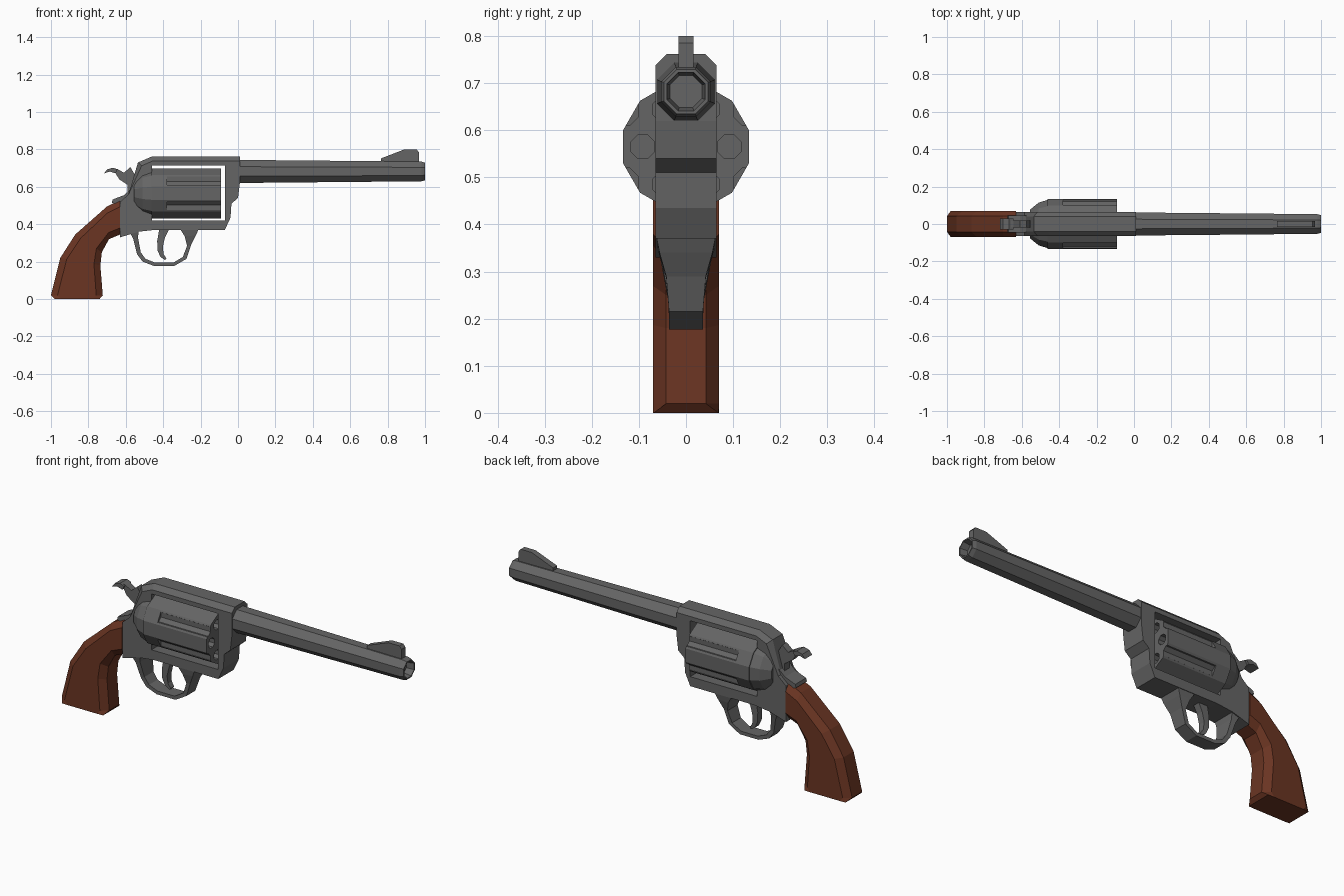
import bpy, bmesh, math
from mathutils import Vector

cube = bpy.data.objects.get("Cube")
if cube:
    bpy.data.objects.remove(cube, do_unlink=True)


def material(name, rgb):
    m = bpy.data.materials.new(name)
    m.use_nodes = True
    m.diffuse_color = (*rgb, 1)
    m.node_tree.nodes["Principled BSDF"].inputs["Base Color"].default_value = (*rgb, 1)
    return m


STEEL = material("gunmetal grey", (0.13, 0.13, 0.13))
WOOD = material("walnut brown", (0.145, 0.035, 0.016))


def loft(name, rings, mat=STEEL, bevel=None, width=0.0):
    """Skin a list of point rings, cap both ends, optionally bevel chosen edges."""
    bm = bmesh.new()
    loops = [[bm.verts.new(p) for p in ring] for ring in rings]
    n = len(loops[0])
    for a, b in zip(loops, loops[1:]):
        for i in range(n):
            j = (i + 1) % n
            bm.faces.new((a[i], a[j], b[j], b[i]))
    bm.faces.new(loops[0][::-1])
    bm.faces.new(loops[-1])
    bmesh.ops.recalc_face_normals(bm, faces=bm.faces)
    if bevel:
        edges = [e for e in bm.edges if bevel(*[v.co for v in e.verts])]
        bmesh.ops.bevel(bm, geom=edges, offset=width, segments=1, affect='EDGES')
    mesh = bpy.data.meshes.new(name)
    bm.to_mesh(mesh)
    bm.free()
    ob = bpy.data.objects.new(name, mesh)
    bpy.context.collection.objects.link(ob)
    mesh.materials.append(mat)
    return ob


def plate(name, outline, half, **kw):
    """Side profile (x, z) extruded across y."""
    return loft(name, [[(x, y, z) for x, z in outline] for y in (-half, half)], **kw)


def turned(name, steps, sides, z, y=0.0, **kw):
    """Faceted shape along x from (x, radius) steps."""
    def ring(x, r):
        angles = [(i + 0.5) * math.tau / sides for i in range(sides)]
        return [(x, y + r * math.cos(a), z + r * math.sin(a)) for a in angles]
    return loft(name, [ring(x, r) for x, r in steps], **kw)


def ribbon(name, spans, **kw):
    """Strap from (outer x, z, inner x, z, half width) spans."""
    rings = [[(a, -w, b), (a, w, b), (c, w, d), (c, -w, d)] for a, b, c, d, w in spans]
    return loft(name, rings, **kw)


def cut(target, cutter):
    cutter.hide_render = True
    mod = target.modifiers.new("cut", 'BOOLEAN')
    mod.operation = 'DIFFERENCE'
    mod.solver = 'EXACT'
    mod.object = cutter
    bpy.context.view_layer.objects.active = target
    bpy.ops.object.modifier_apply(modifier=mod.name)
    bpy.data.objects.remove(cutter, do_unlink=True)


# Frame with chamfered top and rear, and an open window for the cylinder
frame = plate("frame", [
    (-0.46, 0.762), (0.01, 0.762), (0.01, 0.62), (0, 0.54), (-0.035, 0.51),
    (-0.04, 0.435), (-0.07, 0.37), (-0.44, 0.37), (-0.53, 0.36), (-0.63, 0.33),
    (-0.63, 0.52), (-0.585, 0.56), (-0.535, 0.73)], 0.065,
    bevel=lambda a, b: abs(a.y - b.y) < 0.01 and min(a.z, b.z) > 0.55
    and (a.x + b.x) / 2 < -0.1, width=0.024)
cut(frame, plate("window_cutter",
    [(-0.46, 0.715), (-0.07, 0.715), (-0.07, 0.42), (-0.46, 0.42)], 0.2))

# Tang over the top of the grip
plate("tang", [(-0.675, 0.515), (-0.67, 0.532), (-0.61, 0.555), (-0.57, 0.59),
               (-0.56, 0.5), (-0.63, 0.5)], 0.045)

# Cylinder, recoil shield, flutes and chambers
AXIS = 0.565
turned("recoil_shield", [(-0.555, 0.08), (-0.51, 0.118), (-0.46, 0.134)], 12, AXIS)
cylinder = turned("cylinder", [(-0.462, 0.138), (-0.09, 0.138)], 12, AXIS)
for i in range(6):
    a = i * math.tau / 6
    f = a + math.pi / 6
    cut(cylinder, turned("flute_cutter", [(-0.38, 0.033), (0, 0.033)], 8,
                         AXIS + 0.152 * math.sin(f), 0.152 * math.cos(f)))
    cut(cylinder, turned("chamber_cutter", [(-0.16, 0.027), (0, 0.027)], 8,
                         AXIS + 0.092 * math.sin(a), 0.092 * math.cos(a)))

# Octagonal barrel with recessed muzzle, and the front sight
turned("barrel", [(-0.02, 0.067), (0.98, 0.057), (1, 0.051), (1, 0.044),
                  (0.96, 0.037)], 8, 0.682)
plate("front_sight", [(0.765, 0.72), (0.765, 0.752), (0.89, 0.8), (0.955, 0.8),
                      (0.967, 0.785), (0.967, 0.72)], 0.016)

# Trigger guard, flaring into the frame at both ends
ribbon("trigger_guard", [
    (-0.58, 0.36, -0.53, 0.37, 0.063), (-0.56, 0.32, -0.535, 0.33, 0.053),
    (-0.54, 0.24, -0.52, 0.25, 0.038), (-0.51, 0.2, -0.495, 0.215, 0.036),
    (-0.45, 0.177, -0.445, 0.195, 0.036), (-0.34, 0.177, -0.345, 0.195, 0.036),
    (-0.275, 0.215, -0.295, 0.225, 0.036), (-0.25, 0.29, -0.272, 0.285, 0.042),
    (-0.225, 0.34, -0.285, 0.335, 0.056), (-0.21, 0.375, -0.31, 0.375, 0.063)])

# Curved trigger
ribbon("trigger", [
    (-0.42, 0.38, -0.365, 0.38, 0.018), (-0.432, 0.31, -0.39, 0.33, 0.018),
    (-0.43, 0.26, -0.402, 0.28, 0.018), (-0.415, 0.225, -0.398, 0.24, 0.016),
    (-0.39, 0.208, -0.383, 0.217, 0.014)])

# Hammer and its wider thumb spur
plate("hammer", [(-0.67, 0.70), (-0.645, 0.695), (-0.61, 0.675), (-0.575, 0.705),
                 (-0.555, 0.67), (-0.52, 0.66), (-0.53, 0.56), (-0.59, 0.56),
                 (-0.59, 0.61), (-0.635, 0.64), (-0.66, 0.68)], 0.019)
plate("hammer_spur", [(-0.716, 0.672), (-0.7, 0.693), (-0.668, 0.702),
                      (-0.645, 0.692), (-0.655, 0.672), (-0.685, 0.681)], 0.03)


# Grip, lofted from back and front edge points
def grip_ring(bx, bz, fx, fz, inner=0.042, outer=0.07):
    b, f = Vector((bx, 0, bz)), Vector((fx, 0, fz))
    step = (f - b).normalized() * 0.035
    side = Vector((0, 1, 0))
    half = [(b, inner), (b + step, outer), (f - step, outer), (f, inner)]
    return [p + side * w for p, w in half] + [p - side * w for p, w in half[::-1]]


sections = [(-0.63, 0.528, -0.63, 0.345), (-0.7, 0.495, -0.69, 0.32),
            (-0.87, 0.345, -0.728, 0.25), (-0.95, 0.22, -0.736, 0.18),
            (-1, 0.02, -0.723, 0.02)]
loft("grip", [grip_ring(*s) for s in sections]
     + [grip_ring(-0.98, 0, -0.74, 0, 0.069)], mat=WOOD)
